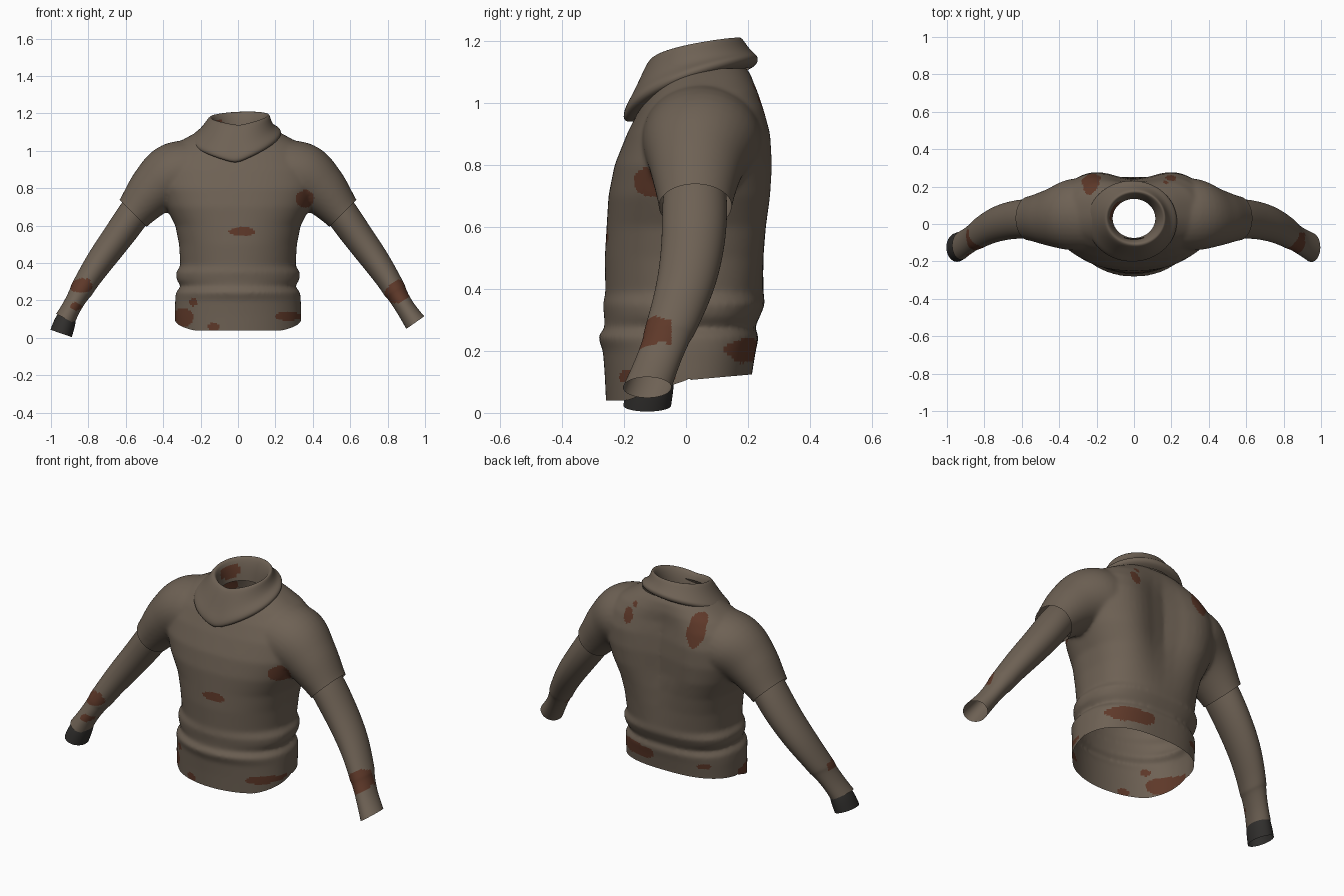
import bpy, bmesh, math
from mathutils import Vector

if "Cube" in bpy.data.objects:
    bpy.data.objects.remove(bpy.data.objects["Cube"])


def material(name, rgb):
    m = bpy.data.materials.new(name)
    m.diffuse_color = (*rgb, 1)
    m.use_nodes = True
    m.node_tree.nodes["Principled BSDF"].inputs["Base Color"].default_value = m.diffuse_color
    return m


BROWN = material("brown wool", (0.155, 0.120, 0.089))
RUST = material("rust stain", (0.112, 0.040, 0.022))
DARK = material("dark cuff", (0.030, 0.028, 0.026))

# Stains: x, z, half width, half height, lowest y, highest y
STAINS = [
    (0.02, 0.57, 0.068, 0.024, -1, 0), (0.355, 0.74, 0.048, 0.05, -1, 0),
    (-0.29, 0.11, 0.055, 0.048, -1, 0), (-0.24, 0.19, 0.025, 0.022, -1, 0),
    (-0.13, 0.06, 0.032, 0.022, -1, 0), (0.27, 0.115, 0.08, 0.022, -0.215, -0.03),
    (0.18, 0.20, 0.135, 0.040, 0.12, 1), (-0.24, 0.19, 0.035, 0.016, 0.08, 1),
    (-0.225, 0.995, 0.050, 0.085, 0, 1), (0.20, 0.985, 0.028, 0.045, 0, 1),
    (0.17, 1.045, 0.015, 0.015, 0.12, 1),
    (0.85, 0.243, 0.06, 0.066, -1, -0.047), (-0.84, 0.28, 0.06, 0.038, -1, -0.03),
    (-0.865, 0.17, 0.032, 0.02, -1, -0.08), (-0.11, 1.13, 0.04, 0.035, 0.02, 0.125),
]


def stained(p):
    wobble = 1 + 0.15 * math.sin(45 * p.x + 20 * p.z) + 0.12 * math.sin(60 * p.z)
    return any(((p.x - x) / w) ** 2 + ((p.z - z) / h) ** 2 < wobble
               and lo <= p.y <= hi for x, z, w, h, lo, hi in STAINS)


def loft(bm, rings, capped=False):
    """Skin a list of closed point rings."""
    loops = [[bm.verts.new(p) for p in ring] for ring in rings]
    n = len(loops[0])
    faces = [bm.faces.new((a[i], a[(i + 1) % n], b[(i + 1) % n], b[i]))
             for a, b in zip(loops, loops[1:]) for i in range(n)]
    if capped:
        faces += [bm.faces.new(loops[0]), bm.faces.new(loops[-1])]
    bmesh.ops.recalc_face_normals(bm, faces=faces)


def refine(path, steps=6):
    """Smooth curve through the path's values."""
    out = []
    for i in range(len(path) - 1):
        four = [path[max(0, min(len(path) - 1, i + k))] for k in (-1, 0, 1, 2)]
        for s in range(steps):
            t = s / steps
            out.append(tuple(
                b + 0.5 * t * (c - a + t * (2 * a - 5 * b + 4 * c - d + t * (3 * (b - c) + d - a)))
                for a, b, c, d in zip(*four)))
    return out + [path[-1]]


def tube_rings(path, s, n=16):
    """Elliptical rings square to a path of (x, y, z, radius, y radius)."""
    rings = []
    for i, (x, y, z, r, ry) in enumerate(path):
        a, b = path[max(i - 1, 0)], path[min(i + 1, len(path) - 1)]
        d = Vector((b[0] - a[0], 0, b[2] - a[2])).normalized()
        ring = []
        for k in range(n):
            t = 2 * math.pi * k / n
            ring.append((s * (x - d.z * r * math.cos(t)), y + ry * math.sin(t),
                         z + d.x * r * math.cos(t)))
        rings.append(ring)
    return rings


def make(name, bm):
    me = bpy.data.meshes.new(name)
    bm.to_mesh(me)
    bm.free()
    ob = bpy.data.objects.new(name, me)
    bpy.context.collection.objects.link(ob)
    return ob


def bake(ob):
    """Apply the modifiers."""
    dg = bpy.context.evaluated_depsgraph_get()
    me = bpy.data.meshes.new_from_object(ob.evaluated_get(dg))
    ob.modifiers.clear()
    ob.data = me


def paint(ob, mats):
    ob.data.materials.clear()
    for m in mats:
        ob.data.materials.append(m)
    for f in ob.data.polygons:
        f.use_smooth = True
        f.material_index = int(len(mats) > 1 and stained(f.center))


def smooth_tube(name, rings, level, mats):
    bm = bmesh.new()
    loft(bm, rings)
    ob = make(name, bm)
    ob.modifiers.new("subdivide", 'SUBSURF').levels = level
    bake(ob)
    paint(ob, mats)


# Torso sections: height, half width, front y, back y
TORSO = [
    (-0.03, 0.333, -0.255, 0.205), (0.12, 0.338, -0.262, 0.212),
    (0.20, 0.336, -0.268, 0.225), (0.245, 0.332, -0.285, 0.235),
    (0.275, 0.305, -0.262, 0.222), (0.31, 0.328, -0.264, 0.238),
    (0.35, 0.332, -0.268, 0.255), (0.385, 0.308, -0.260, 0.250),
    (0.50, 0.315, -0.262, 0.258), (0.60, 0.335, -0.256, 0.265),
    (0.70, 0.385, -0.250, 0.270), (0.80, 0.425, -0.230, 0.272),
    (0.90, 0.430, -0.190, 0.265), (0.98, 0.395, -0.150, 0.248),
    (1.04, 0.330, -0.115, 0.235), (1.09, 0.240, -0.085, 0.212),
    (1.13, 0.165, -0.070, 0.180), (1.16, 0.14, -0.06, 0.16),
]


def torso_ring(z, w, yf, yb, n=64):
    up = max(0, min(1, (z - 0.4) / 0.3, (1.1 - z) / 0.15))
    c = (yf + yb) / 2
    ring = []
    for k in range(n):
        t = 2 * math.pi * k / n
        co, si = math.cos(t), math.sin(t)
        e = 2 / (2.6 + 0.3 * up) if si > 0 else 2 / (2 + 0.3 * up)
        x = w * math.copysign(abs(co) ** e, co)
        y = c + (yb - c) * math.copysign(abs(si) ** e, si)
        if si > 0:  # spine groove between the shoulder blades
            y += up * si * (0.022 * math.exp(-((abs(x) - 0.25) / 0.13) ** 2)
                            - 0.035 * math.exp(-(x / 0.12) ** 2))
        ring.append((x, y, z))
    return ring


SLEEVE = [(0.20, 0.05, 0.895, 0.165, 0.19), (0.34, 0.05, 0.868, 0.175, 0.190),
          (0.45, 0.035, 0.79, 0.141, 0.152), (0.56, 0.03, 0.665, 0.102, 0.118),
          (0.63, 0.03, 0.585, 0.100, 0.116)]

# Body and short sleeves blended into one skin
bm = bmesh.new()
loft(bm, [torso_ring(*r) for r in TORSO], True)
for s in (1, -1):
    loft(bm, tube_rings(refine(SLEEVE), s, 32), True)
body = make("sweater_body", bm)
rm = body.modifiers.new("blend", 'REMESH')
rm.mode = 'VOXEL'
rm.voxel_size = 0.0095
sm = body.modifiers.new("soften", 'SMOOTH')
sm.factor = 0.5
sm.iterations = 12
bake(body)

# Open the hem, the neck and the sleeve ends
bm = bmesh.new()
bm.from_mesh(body.data)


def cut(co, no, keep=lambda c: True):
    faces = [f for f in bm.faces if keep(f.calc_center_median())]
    geom = set(faces)
    for f in faces:
        geom.update(f.verts)
        geom.update(f.edges)
    bmesh.ops.bisect_plane(bm, geom=list(geom), dist=1e-5, plane_co=co,
                           plane_no=no, clear_outer=True)


cut((0, 0, 0.04), (0, 0, -1))
cut((0, 0, 0.105), (0, 0.34, -1), lambda c: c.z < 0.3 and -0.19 < c.y < 0)
cut((0, 0, 0.105), (0, 0.09, -1), lambda c: c.z < 0.3 and c.y >= 0)
cut((0, 0, 1.11), (0, 0, 1))
for s in (1, -1):
    cut((s * 0.56, 0, 0.665), (s * 0.707, 0, -0.707), lambda c: s * c.x > 0.45)
bm.to_mesh(body.data)
bm.free()
paint(body, [BROWN, RUST])

# Long under-sleeves with a turned cuff step
ARM = [(0.500, 0.030, 0.74, 0.086, 0.100),
       (0.555, 0.028, 0.665, 0.091, 0.109), (0.635, 0.026, 0.55, 0.085, 0.105),
       (0.74, 0.002, 0.41, 0.077, 0.098), (0.815, -0.04, 0.295, 0.064, 0.088),
       (0.84, -0.057, 0.25, 0.064, 0.084), (0.845, -0.060, 0.243, 0.057, 0.078),
       (0.89, -0.092, 0.165, 0.050, 0.075)]
smooth_tube("right_long_sleeve",
            tube_rings(ARM + [(0.948, -0.125, 0.082, 0.060, 0.080)], 1), 3, [BROWN, RUST])
smooth_tube("left_long_sleeve",
            tube_rings(ARM + [(0.923, -0.115, 0.103, 0.057, 0.078)], -1), 3, [BROWN, RUST])

# Dark cuff on one wrist
CUFF = [(0.912, -0.107, 0.12, 0.049, 0.070), (0.925, -0.115, 0.085, 0.060, 0.078),
        (0.946, -0.125, 0.024, 0.062, 0.079)]
smooth_tube("dark_cuff", tube_rings(CUFF, -1), 2, [DARK])

# Cowl collar: centre x, centre y, x radius, y radius, front z, back z
COWL = [(0, 0.03, 0.115, 0.105, 1.04, 1.08), (0, 0.03, 0.125, 0.115, 1.11, 1.16),
        (0.01, 0.03, 0.157, 0.142, 1.155, 1.225),
        (0, 0.025, 0.175, 0.168, 1.09, 1.19),
        (-0.01, 0.02, 0.205, 0.198, 1.01, 1.16),
        (-0.01, 0.015, 0.243, 0.220, 0.965, 1.15),
        (-0.01, 0.015, 0.243, 0.218, 0.930, 1.125),
        (-0.01, 0.02, 0.205, 0.185, 0.935, 1.11)]
rings = []
for cx, cy, rx, ry, zf, zb in COWL:
    ring = []
    for k in range(28):
        t = 2 * math.pi * k / 28
        rise = (0.5 + 0.5 * math.sin(t)) ** 0.55 if k != 21 else 0
        ring.append((cx + rx * math.cos(t), cy + ry * math.sin(t),
                     zf + (zb - zf) * rise + 0.15 * (rx - 0.115) * math.cos(t)))
    rings.append(ring)
smooth_tube("cowl_collar", rings, 2, [BROWN, RUST])
